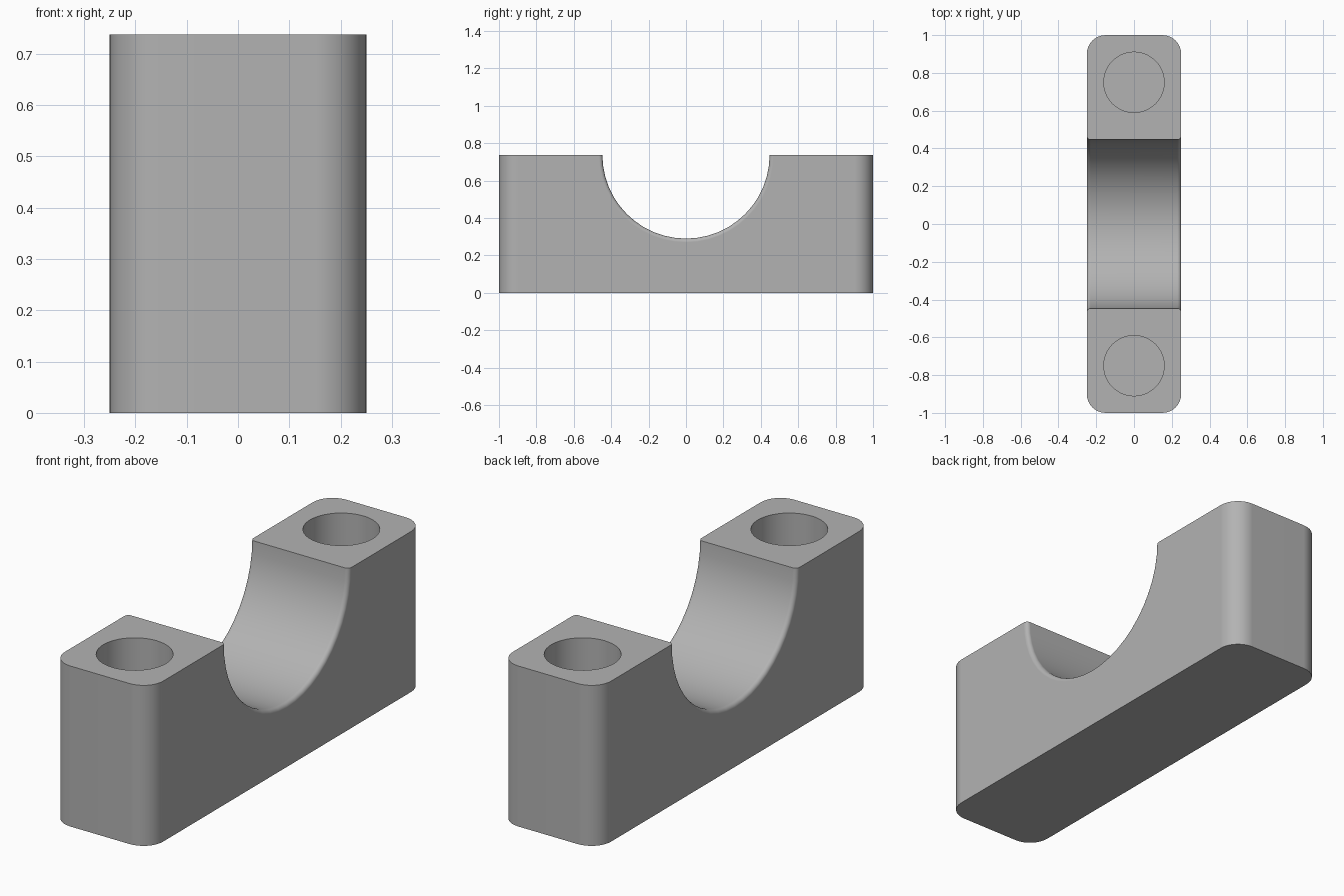
import bpy, bmesh, math
from mathutils import Matrix

old = bpy.data.objects.get("Cube")
if old:
    bpy.data.objects.remove(old, do_unlink=True)

HEIGHT, HALF_W, HALF_L, CORNER = 0.737, 0.25, 1.0, 0.1
SADDLE_R, FILLET = 0.447, 0.02
HOLE_R, HOLE_Y, HOLE_DEPTH = 0.16, 0.75, 0.5

grey = bpy.data.materials.new("plain grey")
grey.use_nodes = True
colour = (0.45, 0.45, 0.45, 1)
grey.diffuse_color = colour
grey.node_tree.nodes["Principled BSDF"].inputs["Base Color"].default_value = colour


def make_object(name, bm):
    bmesh.ops.recalc_face_normals(bm, faces=bm.faces)
    mesh = bpy.data.meshes.new(name)
    bm.to_mesh(mesh)
    bm.free()
    mesh.materials.append(grey)
    obj = bpy.data.objects.new(name, mesh)
    bpy.context.collection.objects.link(obj)
    return obj


def cut(target, cutter):
    mod = target.modifiers.new("cut", "BOOLEAN")
    mod.operation = "DIFFERENCE"
    mod.solver = "EXACT"
    mod.object = cutter
    bpy.context.view_layer.objects.active = target
    bpy.ops.object.modifier_apply(modifier=mod.name)
    bpy.data.objects.remove(cutter, do_unlink=True)


# Block with rounded vertical corners
bm = bmesh.new()
ring = []
for quarter, (sx, sy) in enumerate([(1, 1), (-1, 1), (-1, -1), (1, -1)]):
    for i in range(9):
        a = math.pi / 2 * (quarter + i / 8)
        ring.append(bm.verts.new((sx * (HALF_W - CORNER) + CORNER * math.cos(a),
                                  sy * (HALF_L - CORNER) + CORNER * math.sin(a), 0)))
base = bm.faces.new(ring)
top = bmesh.ops.extrude_face_region(bm, geom=[base])["geom"]
bmesh.ops.translate(bm, vec=(0, 0, HEIGHT),
                    verts=[v for v in top if isinstance(v, bmesh.types.BMVert)])
block = make_object("bearing_saddle_block", bm)

# Half-round saddle with flared rims
flare = []
for i in range(6):
    a = math.pi / 2 * i / 5
    flare.append((HALF_W - FILLET + FILLET * math.sin(a),
                  SADDLE_R + FILLET * (1 - math.cos(a))))
flare.append((HALF_W + 0.05, SADDLE_R + FILLET))
profile = [(-x, r) for x, r in reversed(flare)] + flare
bm = bmesh.new()
SEGMENTS = 48
rings = []
for x, r in profile:
    angles = [2 * math.pi * k / SEGMENTS for k in range(SEGMENTS)]
    rings.append([bm.verts.new((x, r * math.cos(a), HEIGHT + r * math.sin(a)))
                  for a in angles])
for a, b in zip(rings, rings[1:]):
    for k in range(SEGMENTS):
        n = (k + 1) % SEGMENTS
        bm.faces.new((a[k], a[n], b[n], b[k]))
bm.faces.new(rings[0])
bm.faces.new(rings[-1])
cut(block, make_object("saddle_cutter", bm))

# Blind bolt holes
for side in (-1, 1):
    bm = bmesh.new()
    bmesh.ops.create_cone(bm, cap_ends=True, segments=48, radius1=HOLE_R,
                          radius2=HOLE_R, depth=2 * HOLE_DEPTH,
                          matrix=Matrix.Translation((0, side * HOLE_Y, HEIGHT)))
    cut(block, make_object("hole_cutter", bm))

# Smooth curved walls, keep crisp edges
bpy.ops.object.select_all(action="DESELECT")
block.select_set(True)
bpy.context.view_layer.objects.active = block
bpy.ops.object.shade_smooth_by_angle(angle=math.radians(30))
normals = block.modifiers.new("even shading", "WEIGHTED_NORMAL")
normals.keep_sharp = True
